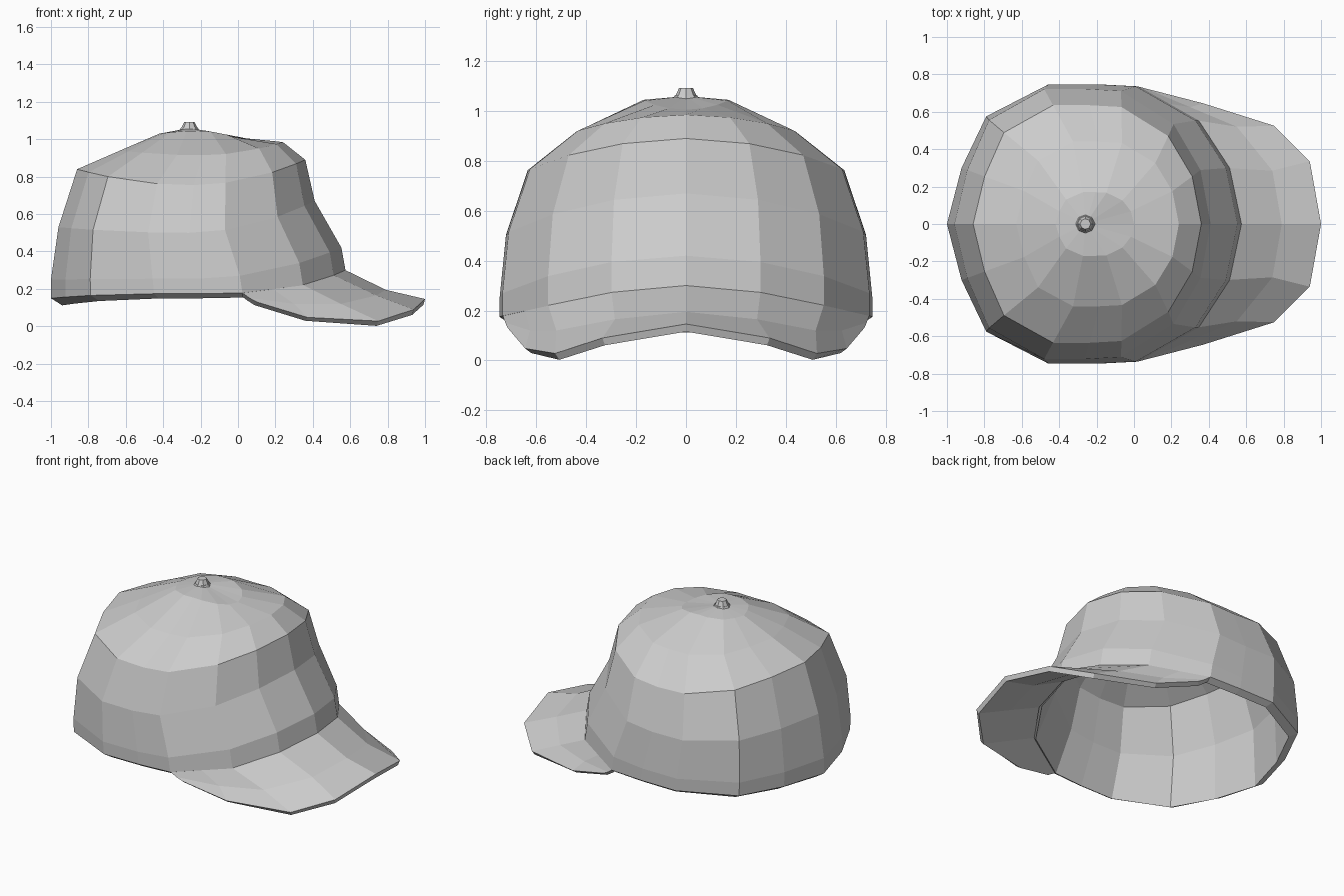
import bpy
import bmesh
from mathutils import Vector

old = bpy.data.objects.get("Cube")
if old:
    bpy.data.objects.remove(old, do_unlink=True)

# One cloth colour for the whole cap
cloth = bpy.data.materials.new("grey_cloth")
cloth.use_nodes = True
grey = (0.6, 0.6, 0.6, 1)
cloth.diffuse_color = grey
cloth.node_tree.nodes["Principled BSDF"].inputs["Base Color"].default_value = grey


def finish(name, bm):
    mesh = bpy.data.meshes.new(name)
    bm.to_mesh(mesh)
    bm.free()
    mesh.materials.append(cloth)
    obj = bpy.data.objects.new(name, mesh)
    bpy.context.collection.objects.link(obj)
    return obj


def bridge(bm, row_a, row_b, closed):
    count = len(row_a)
    for i in range(count if closed else count - 1):
        j = (i + 1) % count
        bm.faces.new((row_a[i], row_a[j], row_b[j], row_b[i]))


def mirrored(half):
    """Half row ending on the centre line, continued to the other side."""
    return half + [Vector((p.x, -p.y, p.z)) for p in reversed(half[:-1])]


# Shared plan shape, from the back round to the front (one side)
PLAN = [(-1, 0), (-.9, .4), (-.73, .77), (-.3, 1), (.02, 1),
        (.3, .985), (.71, .74), (.92, .4), (1, 0)]


def half_ring(back, front, width, z_back, z_side, z_front, power=2):
    mid, half = (back + front) / 2, (front - back) / 2
    pts = []
    for u, v in PLAN:
        z_end = z_front if u > 0 else z_back
        z = z_side + (z_end - z_side) * abs(u) ** power
        pts.append(Vector((mid + u * half, v * width, z)))
    return pts


# Crown: outer shell, turned-in lip and inner lining
rim = (-1, .575, .747, .15, .175, .298, 3)
shell = [
    rim,
    (-1, .553, .747, .25, .255, .42),
    (-.96, .41, .722, .53, .5, .67),
    (-.86, .36, .635, .84, .755, .89),
    (-.63, .24, .44, .94, .915, .985),
    (-.42, 0, .17, 1.03, 1.045, 1.005),
]
lip = (-.94, .535, .71, .112, .15, .29, 3)
t = .035
lining = [(b + t, f - t, w - t, zb - t, zs - t, zf - t)
          for b, f, w, zb, zs, zf in shell[2:]]

bm = bmesh.new()
rows = [[bm.verts.new(p) for p in mirrored(half_ring(*spec))[:-1]]
        for spec in shell[::-1] + [lip] + lining]
for a, b in zip(rows, rows[1:]):
    bridge(bm, a, b, True)
for row, z in ((rows[0], 1.06), (rows[-1], 1.06 - t)):
    tip = bm.verts.new((-.26, 0, z))
    for i in range(len(row)):
        bm.faces.new((row[i], row[(i + 1) % len(row)], tip))
bmesh.ops.recalc_face_normals(bm, faces=bm.faces)
finish("crown", bm)

# Brim: curved sheet from the crown rim to the outer edge
front_rim = half_ring(*rim)[-4:]
inner = [front_rim[0], front_rim[0].lerp(front_rim[1], .5)] + front_rim[1:]
inner = [p + Vector((-.004, 0, .004)) for p in inner]
middle = [(.06, .725, .152), (.3, .625, .12), (.55, .52, .12), (.74, .285, .165), (.79, 0, .195)]
outer = [(.1, .715, .13), (.37, .645, .048), (.75, .525, .028), (.94, .335, .09), (1, 0, .146)]

bm = bmesh.new()
rows = [[bm.verts.new(p) for p in mirrored([Vector(q) for q in half])]
        for half in (inner, middle, outer)]
for a, b in zip(rows, rows[1:]):
    bridge(bm, a, b, False)
bm.normal_update()
if sum(f.normal.z for f in bm.faces) < 0:
    bmesh.ops.reverse_faces(bm, faces=bm.faces)
brim = finish("brim", bm)
thick = brim.modifiers.new("thickness", "SOLIDIFY")
thick.thickness = .032
thick.offset = -1

# Top button: flared base with a small cap
bm = bmesh.new()
for low, high, r_low, r_high in ((1.04, 1.062, .058, .045), (1.062, 1.092, .042, .028)):
    made = bmesh.ops.create_cone(bm, cap_ends=True, segments=8, radius1=r_low,
                                 radius2=r_high, depth=high - low)
    bmesh.ops.translate(bm, verts=made["verts"], vec=(-.26, 0, (low + high) / 2))
finish("top_button", bm)
